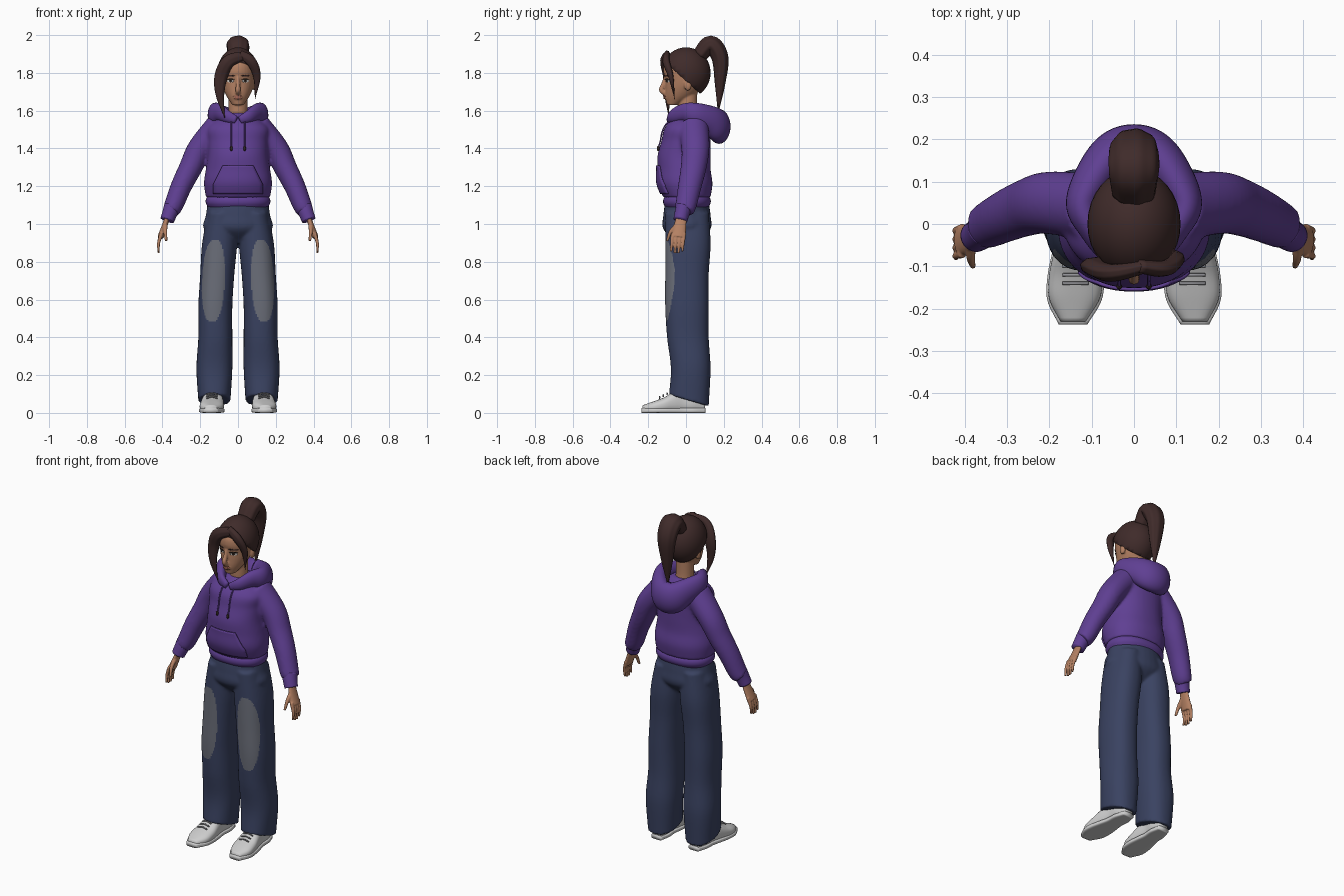
import bpy, bmesh, math
from mathutils import Vector, Matrix
from mathutils.bvhtree import BVHTree

if "Cube" in bpy.data.objects:
    bpy.data.objects.remove(bpy.data.objects["Cube"])

X, Y, Z = Vector((1, 0, 0)), Vector((0, 1, 0)), Vector((0, 0, 1))
SIDES = (("left", 1), ("right", -1))


def material(name, red, green, blue):
    mat = bpy.data.materials.new(name)
    mat.use_nodes = True
    mat.diffuse_color = (red, green, blue, 1)
    shader = mat.node_tree.nodes["Principled BSDF"]
    shader.inputs["Base Color"].default_value = (red, green, blue, 1)
    shader.inputs["Roughness"].default_value = .8
    return mat


PURPLE = material("purple fleece", .115, .05, .29)
DENIM = material("navy denim", .042, .055, .12)
WORN = material("worn denim", .145, .155, .19)
HAIR = material("dark brown hair", .05, .024, .023)
SKIN = material("tan skin", .46, .22, .125)
SHOE = material("off white leather", .62, .62, .62)
LACE = material("grey lace", .3, .3, .32)
WHITE = material("eye white", .7, .68, .65)
DARK = material("dark iris", .03, .02, .015)
LIP = material("rose lip", .36, .13, .09)


def spline(points, steps):
    """Smooth curve through points that may also carry radii."""
    pts = [Vector(p) for p in points]
    pts = [2 * pts[0] - pts[1], *pts, 2 * pts[-1] - pts[-2]]
    curve = []
    for a, b, c, d in zip(pts, pts[1:], pts[2:], pts[3:]):
        for k in range(steps):
            t = k / steps
            curve.append(b + (t * (c - a) + t * t * (2 * a - 5 * b + 4 * c - d)
                              + t ** 3 * (3 * b - a - 3 * c + d)) / 2)
    return curve + [pts[-2]]


def loft(bm, rings, ref=X, axis=None, sides=32, power=2, ripple=0):
    """Skin rounded rings (x, y, z, radius along ref, radius across) along a smooth path."""
    curve = spline(rings, 6)
    loops = []
    for i, ring in enumerate(curve):
        ahead, behind = curve[min(i + 1, len(curve) - 1)], curve[max(i - 1, 0)]
        tangent = axis or (ahead - behind).to_3d().normalized()
        u = (ref - tangent * ref.dot(tangent)).normalized()
        v = tangent.cross(u)
        loop = []
        for k in range(sides):
            angle = math.tau * k / sides
            c, s = math.cos(angle), math.sin(angle)
            reach = (1 + ripple * math.sin(8 * angle)) / (abs(c) ** power + abs(s) ** power) ** (1 / power)
            offset = u * c * max(ring[3], .001) + v * s * max(ring[4], .001)
            loop.append(bm.verts.new(ring.to_3d() + reach * offset))
        loops.append(loop)
    for low, high in zip(loops, loops[1:]):
        for k in range(sides):
            bm.faces.new((low[k - 1], low[k], high[k], high[k - 1]))
    bm.faces.new(loops[0][::-1])
    bm.faces.new(loops[-1])


def span(start, end, count):
    return [start + (end - start) * k / (count - 1) for k in range(count)]


def stack(bm, bottom, top, lefts, rights, fronts, backs, **style):
    """Upright form from outlines listed at even heights."""
    heights = span(bottom, top, len(lefts))
    loft(bm, [((a + b) / 2, (f + r) / 2, z, abs(b - a) / 2, (r - f) / 2)
              for z, a, b, f, r in zip(heights, lefts, rights, fronts, backs)], axis=Z, **style)


def round_stack(bm, bottom, top, widths, fronts, backs, **style):
    stack(bm, bottom, top, [-w for w in widths], widths, fronts, backs, **style)


def taper(path, start, end, swell=0, flat=1):
    """Add radii that run from start to end and swell midway."""
    rings = []
    for i, point in enumerate(path):
        t = i / (len(path) - 1)
        radius = start + (end - start) * t + swell * math.sin(math.pi * t)
        rings.append((*point, radius, radius * flat))
    return rings


def flip(points, s):
    return [(p[0] * s, *p[1:]) for p in points]


def ball(bm, centre, size):
    place = Matrix.Translation(centre) @ Matrix.Diagonal((*size, 1))
    bmesh.ops.create_uvsphere(bm, u_segments=32, v_segments=20, radius=1, matrix=place)


def finish(name, bm, mat, voxel=0, relax=3):
    """Make a smooth object; with a voxel size, melt its parts into one skin."""
    bmesh.ops.recalc_face_normals(bm, faces=bm.faces[:])
    mesh = bpy.data.meshes.new(name)
    bm.to_mesh(mesh)
    bm.free()
    ob = bpy.data.objects.new(name, mesh)
    bpy.context.collection.objects.link(ob)
    if voxel:
        melt = ob.modifiers.new("melt", "REMESH")
        melt.mode, melt.voxel_size = "VOXEL", voxel
        soften = ob.modifiers.new("relax", "SMOOTH")
        soften.factor, soften.iterations = .5, relax
        graph = bpy.context.evaluated_depsgraph_get()
        ob.data = bpy.data.meshes.new_from_object(ob.evaluated_get(graph))
        ob.modifiers.clear()
    ob.data.materials.clear()
    ob.data.materials.append(mat)
    for face in ob.data.polygons:
        face.use_smooth = True
    return ob


def tube(name, mat, rings, **style):
    bm = bmesh.new()
    loft(bm, rings, **style)
    return finish(name, bm, mat)


def surface(ob):
    return BVHTree.FromPolygons([v.co for v in ob.data.vertices], [p.vertices for p in ob.data.polygons])


def front(tree, x, z):
    hit = tree.ray_cast(Vector((x, -1, z)), Y)[0]
    return hit.y if hit else 0


def plate(name, mat, tree, rows, lift=.002, columns=14):
    """Thin plate hugging the front of a surface, rows of (centre x, z, half width)."""
    bm = bmesh.new()
    grid = []
    for x, z, half in rows:
        across = span(x - half, x + half, columns)
        grid.append([bm.verts.new((q, front(tree, q, z) - lift, z)) for q in across])
    for low, high in zip(grid, grid[1:]):
        for k in range(1, columns):
            bm.faces.new((low[k - 1], low[k], high[k], high[k - 1]))
    thick = finish(name, bm, mat).modifiers.new("thickness", "SOLIDIFY")
    thick.thickness, thick.offset = lift * 2, 0


def oval(x, z, width, height):
    return [(x, z + height * math.sin(a), width * math.cos(a)) for a in span(-1.55, 1.55, 9)]


# Trousers: pelvis and two wide legs melted together, worn patches on the thighs
bm = bmesh.new()
round_stack(bm, .9, 1.12, [.08, .18, .17, .16], [-.05, -.12, -.12, -.11], [.06, .13, .13, .12])
for side, s in SIDES:
    inner = [.04, .03, .03, .03, .02, .005, .005]
    outer = [.21, .22, .21, .21, .2, .19, .16]
    stack(bm, .07, 1.06, [s * x for x in inner], [s * x for x in outer],
          [-.09, -.08, -.1, -.11, -.11, -.11, -.11], [.12, .13, .12, .12, .12, .13, .12], sides=40, power=2.3)
for v in bm.verts:  # hems drop towards the heel
    v.co.z -= v.co.y * .3 * max(0, 1 - v.co.z / .2) * 1.5
trousers = finish("trousers", bm, DENIM, .008)
trousers.data.materials.append(WORN)
for face in trousers.data.polygons:
    x, y, z = face.center
    across, along = (abs(x) - .13 - .04 * (.7 - z)) / .06, (z - .7) / .22
    if face.normal.y < .1 and abs(across) ** 2.3 + abs(along) ** 2.3 < 1:
        face.material_index = 1

# Sweatshirt: body and sleeves melted together, then ribbed hem and cuffs
bm = bmesh.new()
round_stack(bm, 1.14, 1.59, [.17, .18, .17, .16, .16, .16, .06], [-.12, -.15, -.15, -.15, -.13, -.11, -.04],
            [.13, .14, .13, .13, .13, .13, .08], sides=48, power=2.2)
for side, s in SIDES:
    sleeve = [(.1, .04, 1.52), (.2, .05, 1.4), (.25, .04, 1.3), (.3, .02, 1.2), (.34, 0, 1.1), (.36, -.01, 1.07)]
    loft(bm, taper(flip(sleeve, s), .08, .05, flat=.9), ref=Y)
    cuff = [(.35, -.01, 1.09), (.36, -.02, 1.06), (.375, -.03, 1.02)]
    tube(side + "_cuff", PURPLE, taper(flip(cuff, s), .043, .037), ref=Y)
shirt = finish("sweatshirt", bm, PURPLE, .009, 5)
chest = surface(shirt)
bm = bmesh.new()
round_stack(bm, 1.09, 1.15, [.16, .17, .17, .16], [-.11, -.12, -.12, -.11], [.12, .13, .13, .12],
            sides=48, power=2.2)
finish("hem_band", bm, PURPLE)
plate("front_pocket", PURPLE, chest, [(0, z, min(.13, .13 - .5 * (z - 1.21))) for z in span(1.16, 1.31, 16)], .004)

# Hood lying around the neck and down the back
half = taper([(.01, -.09, 1.55), (.06, -.07, 1.57), (.1, -.01, 1.59), (.12, .05, 1.58),
              (.08, .13, 1.55), (.03, .17, 1.52)], .02, .09, flat=.66)
tube("hood", PURPLE, half + flip(half, -1)[::-1], ref=Z)

# Drawstrings with knotted tips
for side, s in SIDES:
    cord = [(s * .035, front(chest, s * .035, z) - .008, z) for z in span(1.57, 1.4, 5)]
    tube(side + "_drawstring", PURPLE, taper(cord, .004, .004), sides=10)
    bm = bmesh.new()
    ball(bm, cord[-1], (.007, .007, .014))
    finish(side + "_drawstring_tip", bm, DARK)

# Head with neck, nose, mouth and ears
bm = bmesh.new()
round_stack(bm, 1.63, 1.9, [.03, .06, .08, .09, .09, .08, .05], [-.1, -.11, -.11, -.11, -.12, -.11, -.06],
            [-.04, .04, .08, .1, .1, .1, .07])
loft(bm, taper([(0, .02, 1.53), (0, .01, 1.6), (0, .01, 1.7)], .05, .05), ref=X)
loft(bm, taper([(0, -.11, 1.78), (0, -.12, 1.74), (0, -.13, 1.71), (0, -.11, 1.69)], .007, .013, .003), sides=16)
ball(bm, (0, -.105, 1.67), (.024, .012, .012))
for side, s in SIDES:
    ball(bm, (s * .09, .01, 1.735), (.012, .02, .03))
face_skin = surface(finish("head", bm, SKIN, .005))
plate("upper_lip", LIP, face_skin, oval(0, 1.676, .024, .004))
plate("lower_lip", LIP, face_skin, oval(0, 1.667, .02, .005))
for side, s in SIDES:
    plate(side + "_eye", WHITE, face_skin, oval(s * .04, 1.757, .018, .008), .001)
    plate(side + "_iris", DARK, face_skin, oval(s * .039, 1.757, .007, .007))
    plate(side + "_lash", DARK, face_skin, oval(s * .04, 1.766, .02, .003), .003)
    plate(side + "_brow", HAIR, face_skin, oval(s * .04, 1.785, .023, .003))

# Hair: cap cut along the hairline, swept locks, tall ponytail
bm = bmesh.new()
ball(bm, (0, 0, 1.8), (.11, .13, .135))
cut = bmesh.ops.bisect_plane(bm, geom=bm.verts[:] + bm.edges[:] + bm.faces[:], plane_co=(0, -.12, 1.865),
                             plane_no=(0, .9, 1), clear_inner=True)["geom_cut"]
bmesh.ops.holes_fill(bm, edges=[e for e in cut if isinstance(e, bmesh.types.BMEdge)])
finish("hair_cap", bm, HAIR)
long_lock = [(.03, -.1, 1.89), (-.05, -.115, 1.86), (-.09, -.1, 1.78), (-.095, -.1, 1.68), (-.07, -.09, 1.56)]
tube("right_long_lock", HAIR, taper(long_lock, .015, 0, .014, 1.6), ref=Y, ripple=.03)
short_lock = [(.01, -.1, 1.9), (.07, -.105, 1.86), (.1, -.08, 1.78), (.09, -.06, 1.66)]
tube("left_short_lock", HAIR, taper(short_lock, .015, 0, .01, 1.4), ref=Y, ripple=.03)
tail = [(0, .07, 1.89), (0, .13, 1.95), (0, .18, 1.88), (0, .18, 1.74), (0, .17, 1.58)]
tube("ponytail", HAIR, taper(tail, .05, 0, .03, .8), sides=48, ripple=.025)

for side, s in SIDES:
    # Hand: palm, four fingers and thumb melted together
    bm = bmesh.new()
    palm = [(.37, -.02, 1.05), (.385, -.03, 1), (.41, -.04, .93)]
    loft(bm, taper(flip(palm, s), .026, .038, flat=.45), ref=Y)
    for k in range(4):
        y, tip = -.07 + .02 * k, .84 + .01 * abs(k - 1.5)
        finger = [(.405, y, .95), (.42, y - .005, .9), (.42, y - .01, tip)]
        loft(bm, taper(flip(finger, s), .011, .006), ref=Y, sides=12)
    thumb = [(.385, -.04, 1), (.385, -.08, .96), (.38, -.1, .91)]
    loft(bm, taper(flip(thumb, s), .014, .007), sides=12)
    finish(side + "_hand", bm, SKIN, .004, 2)

    # Shoe: rounded upper on a flat sole, with three laces
    widths = [.03, .06, .063, .055, .045, .045, .03]
    heights = [.04, .06, .08, .11, .12, .12, .09]
    outline = list(zip(span(-.23, .1, len(widths)), widths, heights))
    upper = [(s * (.13 - y * .06), y, h / 2, w, h / 2) for y, w, h in outline]
    sole = [(x, y * 1.03, .013, w + .004, .013) for x, y, h, w, h in upper]
    tube(side + "_shoe", SHOE, upper, axis=Y, power=2.6)
    tube(side + "_sole", SHOE, sole, axis=Y, power=5)
    for y in (-.14, -.12, -.1):
        lace = [(s * .138 + d, y, .155 + y / 2 - abs(d) / 4) for d in (-.03, 0, .03)]
        tube(side + "_lace", LACE, taper(lace, .004, .004), ref=Y, sides=8)
